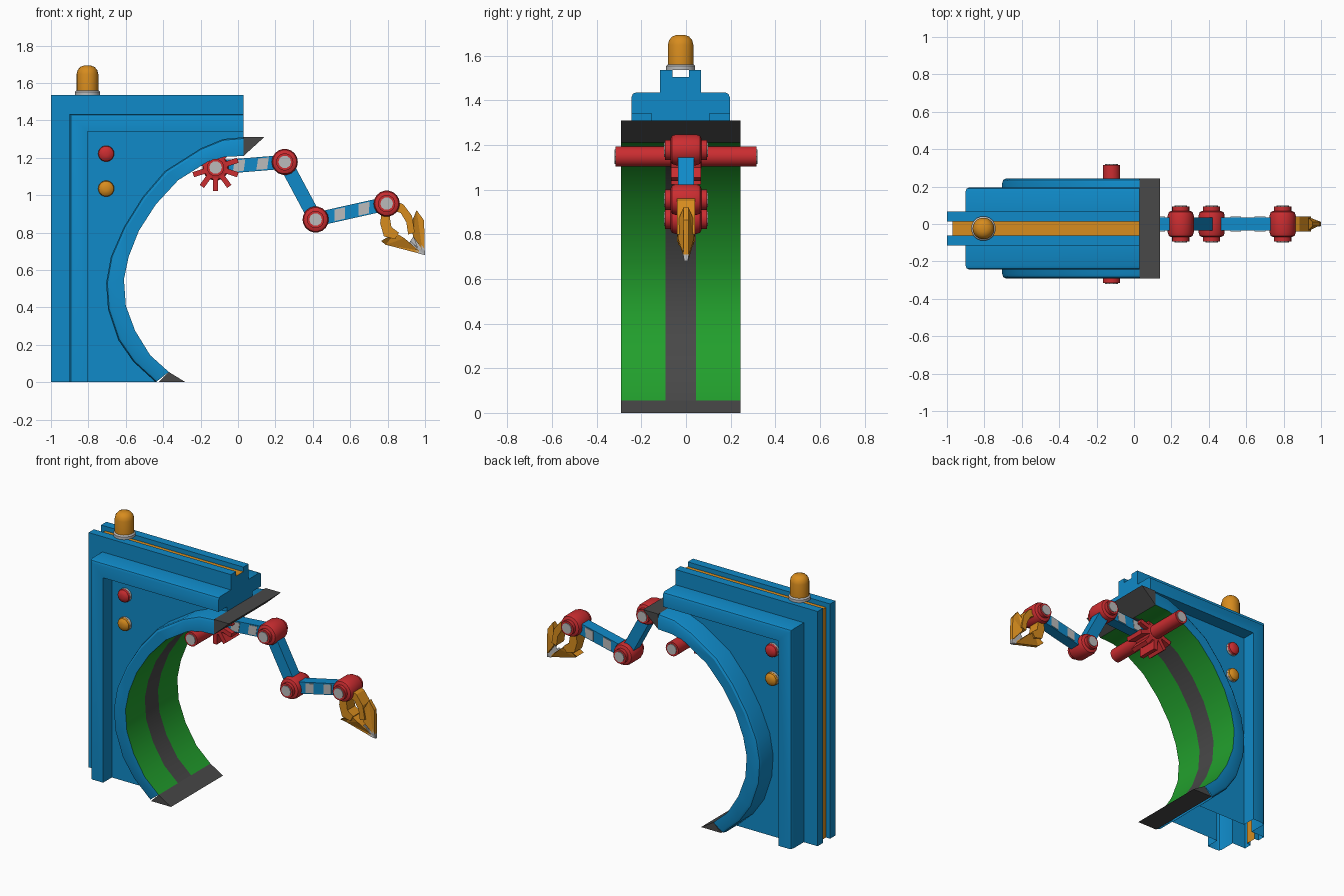
import bpy, bmesh, math
from mathutils import Vector, Matrix

if "Cube" in bpy.data.objects:
    bpy.data.objects.remove(bpy.data.objects["Cube"])

CY = -0.024  # middle of the body in y


def mat(name, r, g, b):
    m = bpy.data.materials.new(name)
    m.diffuse_color = (r, g, b, 1)
    m.use_nodes = True
    m.node_tree.nodes["Principled BSDF"].inputs["Base Color"].default_value = m.diffuse_color
    return m


BLUE = mat("blue", 0.005, 0.254, 0.578)
GREEN = mat("green", 0.016, 0.35, 0.026)
DARK = mat("dark_grey", 0.065, 0.065, 0.065)
RED = mat("red", 0.6, 0.026, 0.03)
ORANGE = mat("orange", 0.68, 0.262, 0.013)
LIGHT = mat("light_grey", 0.5, 0.5, 0.5)


def finish(name, bm, mats, smooth=True):
    bmesh.ops.recalc_face_normals(bm, faces=bm.faces)
    me = bpy.data.meshes.new(name)
    bm.to_mesh(me)
    bm.free()
    for m in mats:
        me.materials.append(m)
    ob = bpy.data.objects.new(name, me)
    bpy.context.collection.objects.link(ob)
    if smooth:
        bpy.ops.object.select_all(action='DESELECT')
        bpy.context.view_layer.objects.active = ob
        ob.select_set(True)
        bpy.ops.object.shade_smooth_by_angle(angle=math.radians(32))
    return ob


def prism(name, pts, m, y0, y1):
    """Extrude an xz outline from y0 to y1."""
    bm = bmesh.new()
    a = [bm.verts.new((x, y0, z)) for x, z in pts]
    b = [bm.verts.new((x, y1, z)) for x, z in pts]
    bm.faces.new(a)
    bm.faces.new(b)
    for i in range(len(pts)):
        j = (i + 1) % len(pts)
        bm.faces.new((a[i], a[j], b[j], b[i]))
    return finish(name, bm, [m], False)


def blade(name, pts, m):
    """Claw blade outline of (x, z, half width)."""
    bm = bmesh.new()
    a = [bm.verts.new((x, -w, z)) for x, z, w in pts]
    b = [bm.verts.new((x, w, z)) for x, z, w in pts]
    bmesh.ops.triangulate(bm, faces=[bm.faces.new(a), bm.faces.new(b)])
    for i in range(len(pts)):
        j = (i + 1) % len(pts)
        bm.faces.new((a[i], a[j], b[j], b[i]))
    return finish(name, bm, [m], False)


def lathe(name, prof, loc, axis, m, n=18):
    """Turn (radius, height) points around an axis, capped at both ends."""
    rot = Vector((0, 0, 1)).rotation_difference(Vector(axis)).to_matrix().to_4x4()
    M = Matrix.Translation(loc) @ rot
    bm = bmesh.new()
    rings = [[bm.verts.new(M @ Vector((r * math.cos(2 * math.pi * k / n),
              r * math.sin(2 * math.pi * k / n), h))) for k in range(n)] for r, h in prof]
    for a, b in zip(rings, rings[1:]):
        for k in range(n):
            bm.faces.new((a[k], a[(k + 1) % n], b[(k + 1) % n], b[k]))
    bm.faces.new(rings[0])
    bm.faces.new(rings[-1])
    return finish(name, bm, [m])


# arch outlines, from the top tip to the bottom tip
OUT = [(.03, 1.31), (-.08, 1.30), (-.2, 1.25), (-.39, 1.13), (-.51, .99), (-.61, .83),
       (-.68, .67), (-.705, .53), (-.695, .39), (-.64, .225), (-.56, .11), (-.44, 0)]
INN = [(.03, 1.21), (-.07, 1.205), (-.16, 1.18), (-.32, 1.08), (-.44, .95), (-.53, .81),
       (-.585, .67), (-.61, .55), (-.60, .41), (-.55, .275), (-.47, .145), (-.37, .055)]

# housing: stepped cross-section swept up the back and along the top, open below
half = [(.03, .037), (0, .037), (0, .092), (.1, .092), (.1, .2), (.106, .214),
        (.12, .22), (.195, .22), (.195, .13)]
section = [(d, -w) for d, w in reversed(half)] + half
bm = bmesh.new()
rows = []
for d, w in section:
    y = CY + w
    rows.append([bm.verts.new(p) for p in
                 ((-1 + d, y, 0), (-1 + d, y, 1.535 - d), (.03, y, 1.535 - d))])
for i, (a, b) in enumerate(zip(rows, rows[1:])):
    for k in range(2):
        f = bm.faces.new((a[k], a[k + 1], b[k + 1], b[k]))
        f.material_index = 1 if i == len(half) - 1 else 0  # groove floor
bm.faces.new([r[2] for r in rows])
# recessed side panels around the arch
for row in (rows[0], rows[-1]):
    y = row[0].co.y
    bm.faces.new(row + [bm.verts.new((x, y, z)) for x, z in OUT])
bm.faces.new([bm.verts.new((.03, CY + w, z)) for w, z in
              ((-.13, 1.30), (.13, 1.30), (.13, 1.34), (-.13, 1.34))])
finish("housing", bm, [BLUE, ORANGE])

# arch: blue rim, green lining with a dark centre stripe
H = .268
loop = [(0, -H), (0, -.068), (0, .068), (0, H), (.78, H), (.93, H - .008), (1, H - .025),
        (1, .025 - H), (.93, .008 - H), (.78, -H)]
bm = bmesh.new()
rings = [[bm.verts.new((i[0] + (o[0] - i[0]) * t, CY + w, i[1] + (o[1] - i[1]) * t))
          for t, w in loop] for o, i in zip(OUT, INN)]
for a, b in zip(rings, rings[1:]):
    for k in range(len(loop)):
        j = (k + 1) % len(loop)
        f = bm.faces.new((a[k], a[j], b[j], b[k]))
        f.material_index = {0: 1, 1: 2, 2: 1}.get(k, 0)
finish("arch", bm, [BLUE, GREEN, DARK])
prism("arch_top_tip", [(.03, 1.31), (.14, 1.31), (.03, 1.21)], DARK, CY - H, CY + H)
prism("arch_bottom_tip", [(-.425, 0), (-.37, .055), (-.28, 0)], DARK, CY - H, CY + H)

# beacon on top
lathe("beacon_base", [(.066, 0), (.066, .018), (.058, .026)], (-.805, CY, 1.535), (0, 0, 1), LIGHT)
lathe("beacon_lamp", [(.058, 0), (.058, .09), (.052, .112), (.038, .128), (.018, .135)],
      (-.805, CY, 1.558), (0, 0, 1), ORANGE)

# buttons on both panels
for s in (-1, 1):
    for z, m, n in ((1.222, RED, "red"), (1.035, ORANGE, "orange")):
        y = CY + s * .13
        lathe(n + "_button_base", [(.044, 0), (.044, .014)], (-.705, y, z), (0, s, 0), LIGHT)
        lathe(n + "_button", [(.043, .014), (.04, .026), (.028, .036), (.012, .04)],
              (-.705, y, z), (0, s, 0), m)

# arm joints
J = [(-.12, 1.148), (.25, 1.178), (.415, .87), (.795, .955)]
for i, (x, z) in enumerate(J):
    lathe(f"joint_{i}", [(.05, -.07), (.064, -.063), (.07, -.045), (.07, .045), (.064, .063),
          (.05, .07)], (x, 0, z), (0, 1, 0), RED)
    e = .315 if i == 0 else .093
    lathe(f"joint_shaft_{i}", [(.046, -e), (.046, e)], (x, 0, z), (0, 1, 0), RED)
    for s in (-1, 1):
        lathe(f"joint_hub_{i}", [(.034, e - .002), (.034, e + .005)], (x, 0, z), (0, s, 0), LIGHT, 10)

# drive teeth round the first joint
for k in range(10):
    a = math.radians(270 + 36 * k)
    u, v = Vector((math.cos(a), math.sin(a))), Vector((-math.sin(a), math.cos(a))) * .014
    c = Vector(J[0])
    prism("drive_tooth", [c + u * .05 - v, c + u * .125 - v, c + u * .125 + v, c + u * .05 + v],
          RED, -.068, .068)

# arm links with light side patches
for i in range(3):
    a, b = Vector(J[i]), Vector(J[i + 1])
    u = (b - a).normalized()
    v = Vector((-u.y, u.x))
    if v.y < 0:
        v = -v
    prism(f"arm_link_{i}", [a - v * .037, b - v * .037, b + v * .037, a + v * .037],
          BLUE, -.036, .036)
    if i == 1:
        continue
    for t in (.34, .68):
        c = a.lerp(b, t)
        quad = [c - u * .036 - v * .03, c + u * .022 - v * .03,
                c + u * .036 + v * .03, c - u * .022 + v * .03]
        for s in (-1, 1):
            prism("link_patch", quad, LIGHT, s * .035, s * .039)

# claw: two curved fingers ending in barbed blades
prism("upper_finger", [(.83, .975), (.885, .95), (.93, .89), (.945, .80), (.91, .79),
      (.90, .855), (.87, .905), (.81, .925)], ORANGE, -.04, .04)
prism("lower_finger", [(.77, .92), (.76, .85), (.78, .78), (.84, .765), (.86, .80),
      (.82, .83), (.812, .88), (.82, .92)], ORANGE, -.04, .04)
blade("upper_blade", [(.93, .86, .036), (.955, .92, .012), (.995, .865, .012),
      (.998, .705, .012), (.985, .71, .012), (.935, .78, .036)], ORANGE)
blade("lower_blade", [(.84, .80, .036), (.765, .755, .036), (.79, .735, .012),
      (.97, .688, .012), (.965, .705, .012), (.89, .77, .036)], ORANGE)
blade("claw_tips", [(.998, .71, .013), (1, .68, .008), (.965, .688, .013), (.915, .745, .013),
      (.925, .755, .013), (.96, .715, .013), (.935, .785, .013), (.945, .79, .013)], LIGHT)
